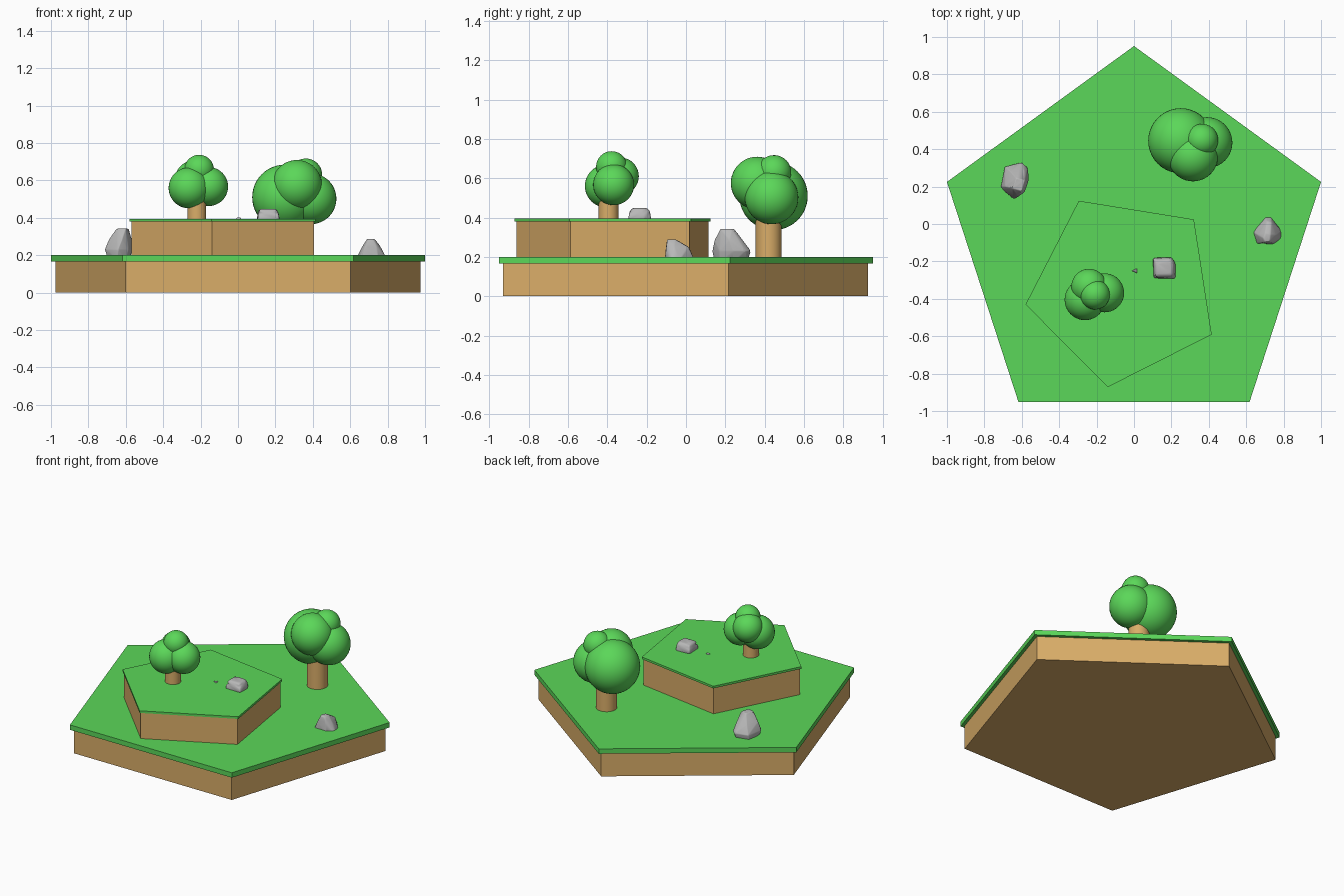
import bpy, bmesh, math
from mathutils import Vector

if "Cube" in bpy.data.objects:
    bpy.data.objects.remove(bpy.data.objects["Cube"])


def material(name, rgb):
    m = bpy.data.materials.new(name)
    m.diffuse_color = (*rgb, 1)
    m.use_nodes = True
    m.node_tree.nodes["Principled BSDF"].inputs["Base Color"].default_value = m.diffuse_color
    return m


GREEN = material("grass green", (0.105, 0.68, 0.10))
EARTH = material("earth tan", (0.70, 0.42, 0.14))
STONE = material("stone grey", (0.48, 0.48, 0.48))


def finish(name, mat, smooth=None):
    ob = bpy.context.object
    ob.name = name
    ob.data.materials.append(mat)
    if smooth:
        bpy.ops.object.shade_smooth_by_angle(angle=math.radians(smooth))
    return ob


def prism(name, mat, x, y, radius, z0, z1, sides=5, first_angle=0, smooth=None):
    """Upright prism whose first corner points along first_angle (degrees)."""
    # a Blender cylinder has its first corner on +y
    bpy.ops.mesh.primitive_cylinder_add(
        vertices=sides, radius=radius, depth=z1 - z0,
        location=(x, y, (z0 + z1) / 2),
        rotation=(0, 0, math.radians(first_angle - 90)))
    return finish(name, mat, smooth)


def tree(name, x, y, z0, z1, trunk_radius, balls):
    prism(name + "_trunk", EARTH, x, y, trunk_radius, z0, z1, sides=32, smooth=40)
    for i, (bx, by, bz, r) in enumerate(balls):
        bpy.ops.mesh.primitive_uv_sphere_add(
            segments=40, ring_count=24, radius=r, location=(bx, by, bz))
        finish(f"{name}_foliage_{i + 1}", GREEN, 60)


def rock(name, rings, bevel):
    """Convex stone around outlines given as (z, [(x, y), ...]), edges rounded."""
    bm = bmesh.new()
    for z, outline in rings:
        for x, y in outline:
            bm.verts.new((x, y, z))
    res = bmesh.ops.convex_hull(bm, input=bm.verts[:])
    loose = [v for v in bm.verts if not v.link_faces]
    bmesh.ops.delete(bm, geom=loose, context='VERTS')
    bmesh.ops.recalc_face_normals(bm, faces=bm.faces[:])
    me = bpy.data.meshes.new(name)
    bm.to_mesh(me)
    bm.free()
    ob = bpy.data.objects.new(name, me)
    bpy.context.collection.objects.link(ob)
    bpy.ops.object.select_all(action='DESELECT')
    ob.select_set(True)
    bpy.context.view_layer.objects.active = ob
    b = ob.modifiers.new("round", 'BEVEL')
    b.width, b.segments, b.limit_method = bevel, 3, 'NONE'
    finish(name, STONE, 50)


# Two pentagonal terraces: earth body with a slightly overhanging grass slab
prism("lower_earth", EARTH, 0, -0.10, 1.025, 0, 0.166, first_angle=90)
prism("lower_grass", GREEN, 0, -0.10, 1.0515, 0.166, 0.20, first_angle=90)
prism("upper_earth", EARTH, -0.056, -0.349, 0.52, 0.19, 0.38, first_angle=44.8)
prism("upper_grass", GREEN, -0.056, -0.349, 0.53, 0.38, 0.395, first_angle=44.8)

# Trees
tree("small_tree", -0.22, -0.394, 0.39, 0.56, 0.05, [
    (-0.262, -0.405, 0.56, 0.109), (-0.24, -0.335, 0.61, 0.095),
    (-0.157, -0.368, 0.567, 0.104), (-0.208, -0.378, 0.658, 0.079)])
tree("large_tree", 0.312, 0.42, 0.195, 0.48, 0.066, [
    (0.25, 0.445, 0.51, 0.174), (0.39, 0.435, 0.502, 0.136),
    (0.315, 0.362, 0.575, 0.134), (0.363, 0.448, 0.63, 0.087)])

# Stones, with their undersides sunk into the grass
rock("left_stone", [
    (0.17, [(-.69, .29), (-.61, .31), (-.585, .24), (-.60, .17), (-.645, .145), (-.69, .19)]),
    (0.23, [(-.712, .20), (-.69, .307), (-.60, .33), (-.568, .30), (-.562, .24),
            (-.585, .17), (-.642, .133), (-.70, .18)]),
    (0.285, [(-.69, .20), (-.66, .28), (-.585, .28), (-.568, .22), (-.62, .145)]),
    (0.342, [(-.65, .19), (-.63, .245), (-.585, .235), (-.60, .175)])], 0.014)
rock("right_stone", [
    (0.18, [(.63, -.04), (.70, .042), (.73, .045), (.795, -.035), (.795, -.075),
            (.75, -.108), (.65, -.105)]),
    (0.25, [(.665, -.06), (.71, .015), (.735, .01), (.76, -.06), (.74, -.10), (.68, -.102)]),
    (0.288, [(.69, -.075), (.70, -.05), (.73, -.055), (.725, -.095), (.70, -.096)])], 0.010)
rock("upper_stone", [
    (0.385, [(.10, -.18), (.20, -.178), (.223, -.21), (.223, -.293), (.105, -.29)]),
    (0.425, [(.105, -.185), (.20, -.18), (.218, -.21), (.216, -.29), (.108, -.288)]),
    (0.448, [(.115, -.20), (.19, -.195), (.205, -.22), (.20, -.27), (.12, -.275)])], 0.010)
rock("pebble", [
    (0.388, [(-.02, -.25), (.022, -.232), (.02, -.268)]),
    (0.402, [(-.005, -.25), (.012, -.244), (.012, -.258)])], 0.002)
